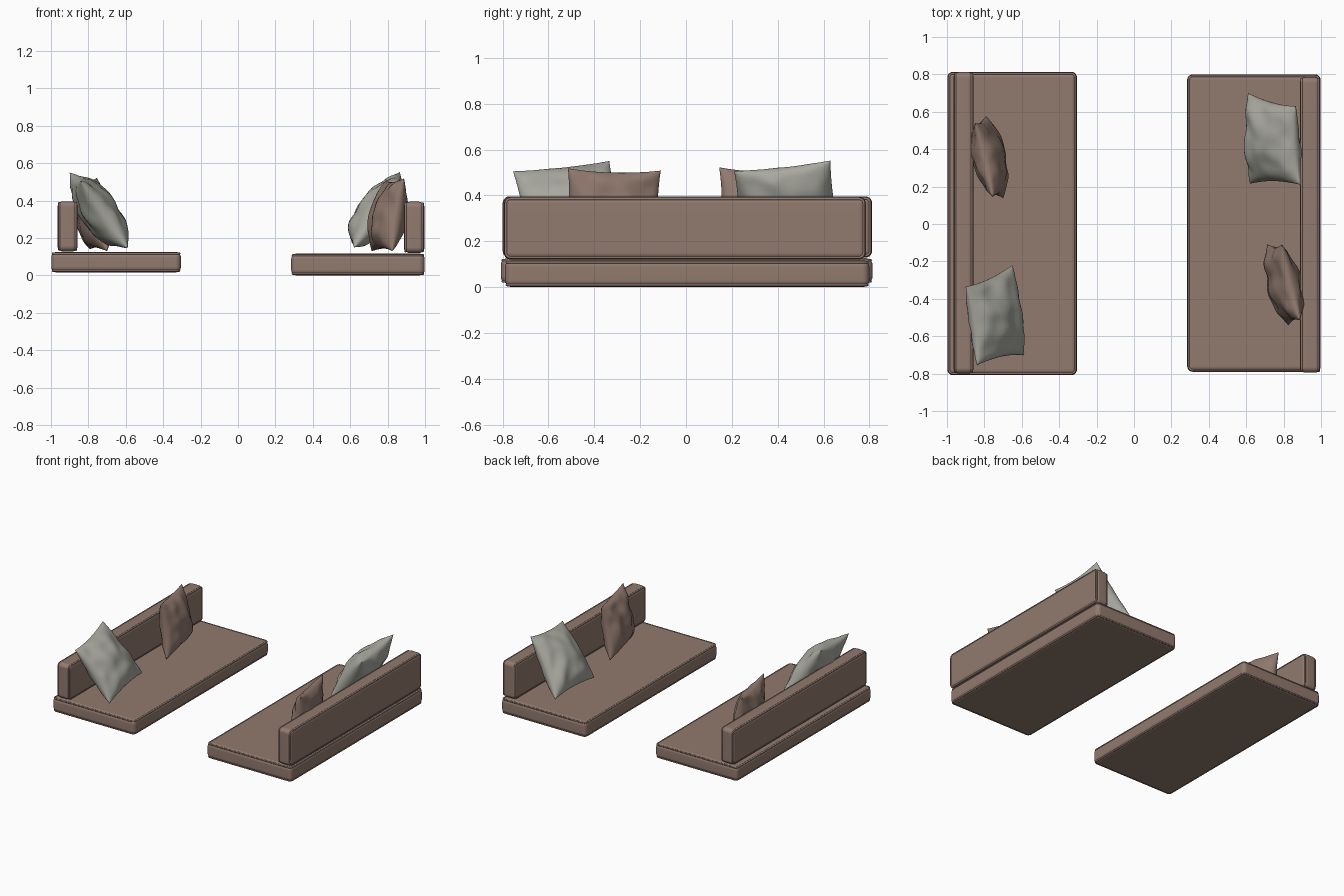
import bpy, bmesh, math
from mathutils import Vector, noise

if "Cube" in bpy.data.objects:
    bpy.data.objects.remove(bpy.data.objects["Cube"])


def material(name, rgb):
    m = bpy.data.materials.new(name)
    m.diffuse_color = (*rgb, 1)
    m.use_nodes = True
    m.node_tree.nodes["Principled BSDF"].inputs["Base Color"].default_value = m.diffuse_color
    return m


BROWN = material("brown fabric", (0.285, 0.195, 0.158))
GREY = material("grey fabric", (0.40, 0.40, 0.355))


def add(name, data, mat):
    ob = bpy.data.objects.new(name, data)
    data.materials.append(mat)
    bpy.context.collection.objects.link(ob)
    return ob


def piping(name, lo, hi, axis, level, r):
    """Thin rounded-rectangle cord lying in the plane across the given axis."""
    a, b = [i for i in range(3) if i != axis]
    inset = 0.3 * r
    pts = []
    for k, (sa, sb) in enumerate([(1, 1), (-1, 1), (-1, -1), (1, -1)]):
        ca = (hi[a] - r) if sa > 0 else (lo[a] + r)
        cb = (hi[b] - r) if sb > 0 else (lo[b] + r)
        for s in range(6):
            t = math.pi / 2 * (k + s / 5)
            p = [0, 0, 0]
            p[axis] = level
            p[a] = ca + (r - inset) * math.cos(t)
            p[b] = cb + (r - inset) * math.sin(t)
            pts.append(p)
    cu = bpy.data.curves.new(name, 'CURVE')
    cu.dimensions = '3D'
    cu.bevel_depth = 0.006
    cu.bevel_resolution = 2
    sp = cu.splines.new('POLY')
    sp.points.add(len(pts) - 1)
    for q, p in zip(sp.points, pts):
        q.co = (*p, 1)
    sp.use_cyclic_u = True
    add(name, cu, BROWN)


def slab(name, lo, hi, axis, r=0.03):
    """Rounded foam block with a cord round both of its large faces."""
    bm = bmesh.new()
    bmesh.ops.create_cube(bm, size=1)
    for v in bm.verts:
        v.co = [(lo[i] + hi[i]) / 2 + v.co[i] * (hi[i] - lo[i]) for i in range(3)]
    bmesh.ops.bevel(bm, geom=bm.edges[:], offset=r, segments=5, profile=0.5, affect='EDGES')
    for f in bm.faces:
        f.smooth = True
    me = bpy.data.meshes.new(name)
    bm.to_mesh(me)
    bm.free()
    ob = add(name, me, BROWN)
    w = ob.modifiers.new("weighted normals", 'WEIGHTED_NORMAL')
    w.keep_sharp = True
    piping(name + "_piping_1", lo, hi, axis, lo[axis] + 0.3 * r, r)
    piping(name + "_piping_2", lo, hi, axis, hi[axis] - 0.3 * r, r)


def cushion(name, tl, tr, bl, br, thick, mat, seed, n=28):
    """Stuffed cushion spanned between four pointed corners."""
    tl, tr, bl, br = map(Vector, (tl, tr, bl, br))
    normal = (tr - tl + br - bl).cross(bl - tl + br - tr).normalized()
    bm = bmesh.new()
    for side in (1, -1):
        grid = []
        for j in range(n + 1):
            row = []
            for i in range(n + 1):
                # denser rows near the seam
                u = math.sin((i / n - 0.5) * math.pi)
                v = math.sin((j / n - 0.5) * math.pi)
                # edges pull inward between the corners
                pu = u * (1 - 0.075 * (1 - v * v))
                pv = v * (1 - 0.075 * (1 - u * u))
                s, t = (pu + 1) / 2, (pv + 1) / 2
                p = (tl * (1 - s) + tr * s) * (1 - t) + (bl * (1 - s) + br * s) * t
                fill = max(0, (1 - u * u) * (1 - v * v))
                h = thick * fill ** 0.5 * (1 + 0.12 * v)
                # soft folds, fading out at the seam
                fold = noise.noise(Vector((u * 2.2, v * 2.2, seed + side * 5)))
                h += 0.018 * fold * min(1, fill * 4)
                row.append(bm.verts.new(p + normal * h * side))
            grid.append(row)
        for j in range(n):
            for i in range(n):
                q = [grid[j][i], grid[j][i + 1], grid[j + 1][i + 1], grid[j + 1][i]]
                bm.faces.new(q if side > 0 else q[::-1]).smooth = True
    bmesh.ops.remove_doubles(bm, verts=bm.verts[:], dist=0.0002)
    bmesh.ops.recalc_face_normals(bm, faces=bm.faces[:])
    me = bpy.data.meshes.new(name)
    bm.to_mesh(me)
    bm.free()
    add(name, me, mat)


# Seats
slab("left_seat", (-0.998, -0.808, 0.016), (-0.305, 0.814, 0.126), 2)
slab("right_seat", (0.284, -0.79, 0.0), (0.998, 0.80, 0.117), 2)

# Backrests
slab("left_backrest", (-0.965, -0.80, 0.128), (-0.857, 0.812, 0.396), 0)
slab("right_backrest", (0.887, -0.795, 0.12), (0.997, 0.785, 0.394), 0)

# Cushions: top corners, then bottom corners
cushion("left_grey_cushion", (-0.90, -0.335, 0.55), (-0.84, -0.755, 0.505),
        (-0.65, -0.22, 0.18), (-0.59, -0.70, 0.145), 0.10, GREY, 1)
cushion("right_grey_cushion", (0.865, 0.63, 0.552), (0.89, 0.21, 0.505),
        (0.61, 0.70, 0.17), (0.62, 0.215, 0.15), 0.10, GREY, 2)
cushion("left_brown_cushion", (-0.85, 0.54, 0.51), (-0.755, 0.145, 0.522),
        (-0.79, 0.575, 0.14), (-0.70, 0.14, 0.13), 0.085, BROWN, 3)
cushion("right_brown_cushion", (0.888, -0.515, 0.518), (0.79, -0.11, 0.508),
        (0.825, -0.54, 0.13), (0.715, -0.11, 0.13), 0.085, BROWN, 4)
